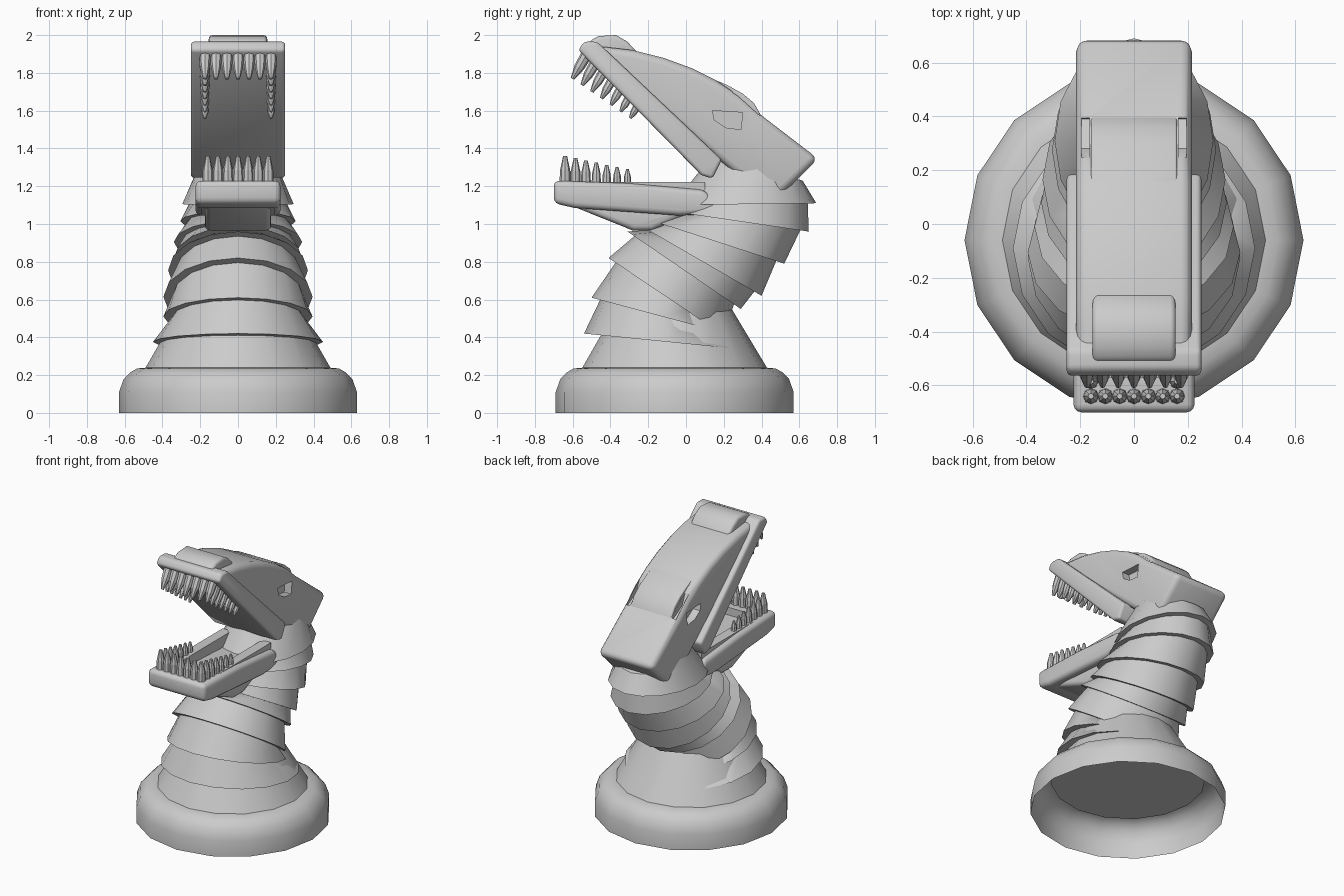
import bpy, bmesh, math
from mathutils import Vector, Matrix

if "Cube" in bpy.data.objects:
    bpy.data.objects.remove(bpy.data.objects["Cube"], do_unlink=True)


def finish(name, bm, bevel=0.0, cutters=()):
    """Turn a bmesh into a named object with rounded edges, cuts and smooth shading."""
    bmesh.ops.recalc_face_normals(bm, faces=bm.faces)
    mesh = bpy.data.meshes.new(name)
    bm.to_mesh(mesh)
    bm.free()
    obj = bpy.data.objects.new(name, mesh)
    bpy.context.collection.objects.link(obj)
    bpy.ops.object.select_all(action='DESELECT')
    bpy.context.view_layer.objects.active = obj
    obj.select_set(True)
    if bevel:
        mod = obj.modifiers.new("round", 'BEVEL')
        mod.width = bevel
        mod.segments = 3
        mod.limit_method = 'ANGLE'
        mod.angle_limit = math.radians(35)
        mod.use_clamp_overlap = False
        bpy.ops.object.modifier_apply(modifier=mod.name)
    for cutter in cutters:
        mod = obj.modifiers.new("cut", 'BOOLEAN')
        mod.operation = 'DIFFERENCE'
        mod.solver = 'EXACT'
        mod.object = cutter
        bpy.ops.object.modifier_apply(modifier=mod.name)
        bpy.data.objects.remove(cutter, do_unlink=True)
    bpy.ops.object.shade_smooth_by_angle(angle=math.radians(35))
    return obj


def slab(name, profile, x0, x1, bevel=0.0, cutters=()):
    """Side profile of (y, z) points extruded from x0 to x1."""
    bm = bmesh.new()
    face = bm.faces.new([bm.verts.new((x0, y, z)) for y, z in profile])
    new = bmesh.ops.extrude_face_region(bm, geom=[face])["geom"]
    bmesh.ops.translate(bm, vec=(x1 - x0, 0, 0),
                        verts=[v for v in new if isinstance(v, bmesh.types.BMVert)])
    return finish(name, bm, bevel, cutters)


def helper(name, profile, x0, x1):
    obj = slab(name, profile, x0, x1)
    obj.hide_render = True
    return obj


def ring(front, back, width, scale=1.0, sides=16):
    """Tilted ellipse through a front and a back (y, z) point."""
    f, b = Vector((0, *front)), Vector((0, *back))
    mid, arm = (f + b) / 2, (f - b) / 2 * scale
    side = Vector((width * scale, 0, 0))
    turns = [math.tau * i / sides for i in range(sides)]
    return [mid + arm * math.cos(a) + side * math.sin(a) for a in turns]


def loft(name, rings, caps=True):
    bm = bmesh.new()
    loops = [[bm.verts.new(p) for p in r] for r in rings]
    n = len(loops[0])
    for low, high in zip(loops, loops[1:]):
        for i in range(n):
            j = (i + 1) % n
            bm.faces.new((low[i], low[j], high[j], high[i]))
    if caps:
        bm.faces.new(loops[0])
        bm.faces.new(loops[-1])
    return finish(name, bm)


# Hollow rounded base
def level(radius, z):
    return ring((-0.06 - radius, z), (-0.06 + radius, z), radius)


loft("base", [level(0.63, 0), level(0.63, 0.11), level(0.605, 0.18),
              level(0.57, 0.215), level(0.535, 0.235), level(0.48, 0.24)], caps=False)
loft("neck_foot", [level(0.5, 0.22), ring((-0.36, 0.57), (0.23, 0.57), 0.3)])

# Overlapping neck collars: lower front point, lower back point, half width
collars = [
    ((-0.54, 0.42), (0.36, 0.33), 0.45),
    ((-0.50, 0.61), (0.25, 0.41), 0.395),
    ((-0.41, 0.82), (0.20, 0.41), 0.395),
    ((-0.31, 0.96), (0.29, 0.55), 0.37),
    ((-0.24, 0.99), (0.40, 0.62), 0.345),
    ((-0.19, 1.02), (0.52, 0.79), 0.34),
    ((-0.10, 1.07), (0.65, 0.96), 0.305),
    ((-0.07, 1.10), (0.69, 1.11), 0.295),
    ((0.11, 1.38), (0.65, 1.22), 0.24),
]
for i, (low, high) in enumerate(zip(collars, collars[1:])):
    loft(f"neck_collar_{i + 1}", [ring(*low), ring(*high, scale=0.88)])

# Head with eye sockets and slits beside the brow
eye = [(0.14, 1.60), (0.30, 1.59), (0.29, 1.50), (0.21, 1.51), (0.15, 1.55)]
slit = [(0.22, 1.76), (0.41, 1.64), (0.39, 1.56), (0.28, 1.62)]
cutters = []
for s in (-1, 1):
    cutters.append(helper("eye_cutter", eye, s * 0.16, s * 0.3))
    cutters.append(helper("slit_cutter", slit, s * 0.165, s * 0.195))
skull = [(-0.54, 1.95), (-0.28, 1.92), (-0.12, 1.88), (0.03, 1.825),
         (0.16, 1.76), (0.28, 1.68), (0.38, 1.59), (0.70, 1.345), (0.455, 1.105), (0.14, 1.37)]
slab("head", skull, -0.215, 0.215, 0.04, cutters)
slab("brow", [(0.10, 1.785), (0.22, 1.735), (0.30, 1.69), (0.36, 1.64), (0.40, 1.57), (0.25, 1.6)],
     -0.16, 0.16, 0.008)
slab("snout", [(-0.52, 1.92), (-0.51, 1.97), (-0.46, 1.995), (-0.37, 2.0),
               (-0.31, 1.965), (-0.25, 1.9)], -0.155, 0.155, 0.02)

# Upper lip plate
slab("upper_lip", [(-0.57, 1.92), (-0.54, 1.965), (-0.47, 1.965), (0.19, 1.34),
                   (0.14, 1.24), (0.08, 1.26)], -0.25, 0.25, 0.018)

# Lower jaw tray with gums and chin
tray = helper("mouth_cutter", [(-0.57, 1.17), (-0.57, 1.4), (0.05, 1.4), (0.05, 1.14)], -0.12, 0.12)
slab("lower_jaw", [(-0.70, 1.23), (-0.70, 1.11), (-0.59, 1.085), (-0.04, 1.045), (0.10, 1.05),
                   (0.18, 1.09), (0.10, 1.18), (-0.30, 1.215)], -0.225, 0.225, 0.03, [tray])
slab("chin", [(-0.64, 1.11), (-0.28, 0.965), (-0.18, 0.965), (0.05, 1.07), (0.05, 1.11)],
     -0.175, 0.175, 0.03)
for s, label in ((1, "left"), (-1, "right")):
    slab(f"{label}_gum", [(-0.6, 1.15), (-0.6, 1.222), (0.10, 1.222), (0.10, 1.13)], s * 0.12, s * 0.19)


# Teeth
def tooth(bm, root, direction, length, radius):
    turn = Vector((0, 0, 1)).rotation_difference(direction).to_matrix().to_4x4()
    place = Matrix.Translation(root) @ turn
    for z, r0, r1, part in ((0.25, 1, 0.9, 0.52), (0.75, 0.9, 0.35, 0.5)):
        bmesh.ops.create_cone(bm, cap_ends=True, segments=8, radius1=radius * r0, radius2=radius * r1,
                              depth=length * part, matrix=place @ Matrix.Translation((0, 0, z * length)))


def tooth_row(name, start, step, direction, half, lengths):
    """Seven teeth across the front, then a shrinking row down each side."""
    bm = bmesh.new()
    start, step, direction = Vector(start), Vector(step), Vector(direction)
    for i in range(-3, 4):
        tooth(bm, start + Vector((half * i / 3, 0, 0)), direction, lengths[0], 0.03)
    count = 6
    for i in range(1, count + 1):
        t = i / count
        size = lengths[0] + (lengths[1] - lengths[0]) * t
        for s in (-1, 1):
            tooth(bm, start + step * t + Vector((s * half, 0, 0)), direction, size, 0.03 - 0.01 * t)
    finish(name, bm)


tooth_row("upper_teeth", (0, -0.53, 1.89), (0, 0.27, -0.27), (0, -0.5, -0.85), 0.175, (0.14, 0.07))
tooth_row("lower_teeth", (0, -0.64, 1.21), (0, 0.33, 0), (0, 0, 1), 0.16, (0.15, 0.08))
